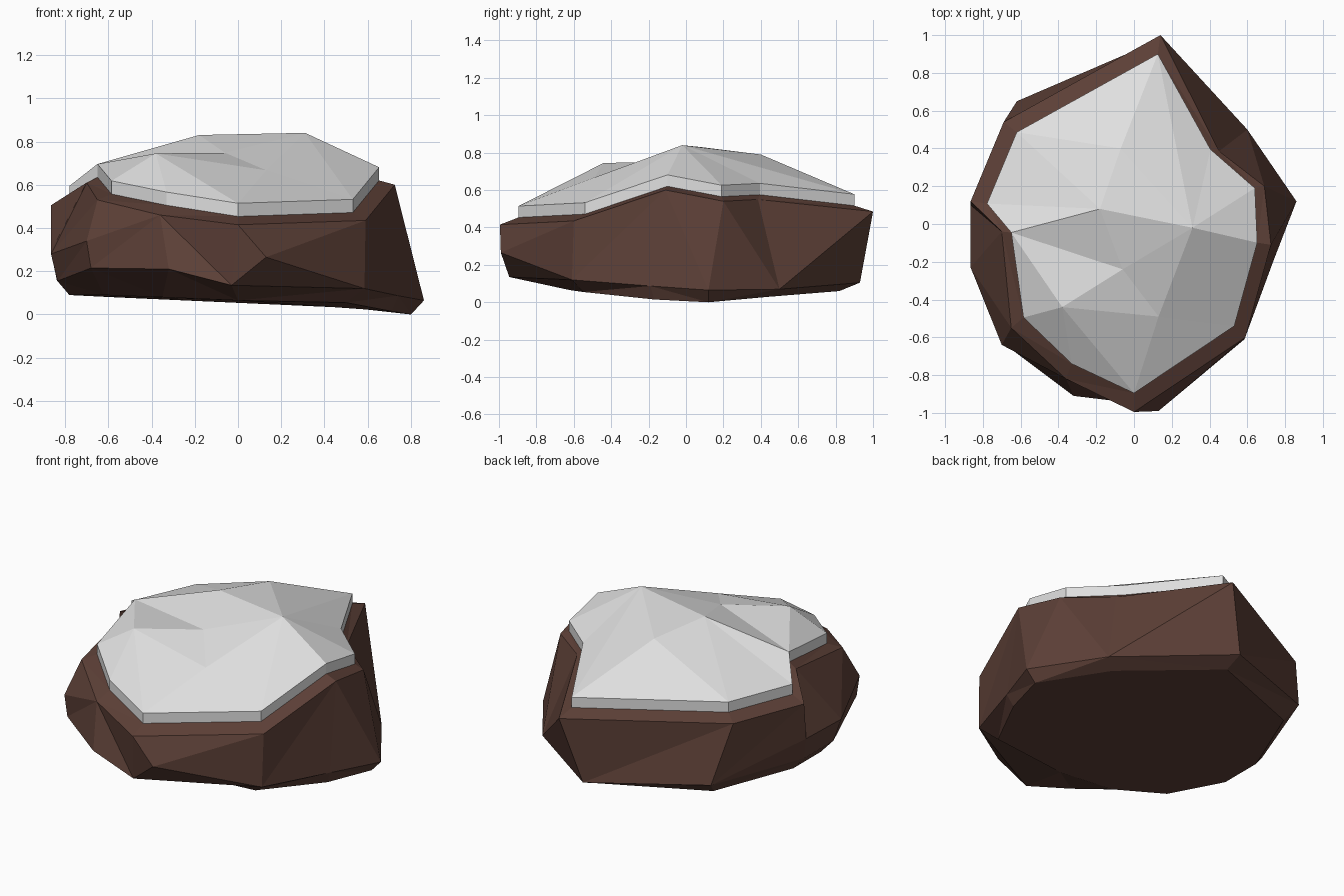
import bpy, bmesh
from mathutils import Vector

if "Cube" in bpy.data.objects:
    bpy.data.objects.remove(bpy.data.objects["Cube"])


def material(name, rgb):
    m = bpy.data.materials.new(name)
    m.diffuse_color = (*rgb, 1)
    m.use_nodes = True
    m.node_tree.nodes["Principled BSDF"].inputs["Base Color"].default_value = m.diffuse_color
    return m


def make_object(name, points, faces, mat):
    bm = bmesh.new()
    verts = [bm.verts.new(p) for p in points]
    for f in faces:
        bm.faces.new([verts[i] for i in f])
    bmesh.ops.recalc_face_normals(bm, faces=bm.faces)
    # facet the uneven quads so every face is flat
    bmesh.ops.triangulate(bm, faces=[f for f in bm.faces if len(f.verts) == 4],
                          quad_method='SHORT_EDGE')
    mesh = bpy.data.meshes.new(name)
    bm.to_mesh(mesh)
    bm.free()
    ob = bpy.data.objects.new(name, mesh)
    bpy.context.collection.objects.link(ob)
    mesh.materials.append(mat)
    return ob


def bridge(a, b, n):
    """Quads joining the rings of n points that start at a and b."""
    return [(a + i, a + (i + 1) % n, b + (i + 1) % n, b + i) for i in range(n)]


brown = material("brown rock", (0.109, 0.051, 0.038))
white = material("white snow", (0.745, 0.745, 0.745))

# Rock outline, clockwise from the back tip: upper rim, lower bulge, base
rim = [(.14, 1, .485), (.45, .385, .55), (.69, .20, .54), (.725, -.11, .60),
       (.59, -.60, .435), (0, -.995, .415), (-.36, -.82, .46), (-.65, -.55, .53),
       (-.70, -.04, .61), (-.865, .12, .505), (-.69, .54, .50)]
low = [(.03, .93, .105), (.60, .50, .07), (.86, .12, .065), (.74, -.19, .087),
       (.585, -.61, .12), (-.03, -.945, .135), (-.32, -.91, .21), (-.68, -.64, .215),
       (-.835, -.20, .155), (-.838, .08, .158), (-.62, .65, .155)]
base = [(.03, .82, .06), (.53, .45, .03), (.80, .12, 0), (.71, -.17, .015),
        (.50, -.55, .055), (0, -.62, .065), (-.35, -.60, .08), (-.62, -.46, .09),
        (-.78, -.16, .09), (-.78, .10, .09), (-.58, .57, .08)]
n = len(rim)

# Waist points where the sides bulge out
waist = {5: (.13, -.99, .265), 7: (-.70, -.64, .34),
         8: (-.865, -.23, .28), 9: (-.865, .10, .29)}

# Snow line: the rim drawn in towards the middle and slightly up, a few points nudged
snow_low = [Vector((x * .9, y * .9, z + (.8 - z) * .1)) for x, y, z in rim]
for i, p in {1: (.405, .395, .575), 2: (.64, .19, .565), 6: (-.33, -.74, .505),
             8: (-.65, -.045, .635)}.items():
    snow_low[i] = Vector(p)
step = Vector((0, 0, .061))
snow_top = [p + step for p in snow_low]

# Crest points and the facets joining them to the snow line
crest = [Vector(p) for p in [(.31, -.02, .84), (-.18, .08, .83), (-.07, .40, .79),
                             (-.06, -.24, .748), (-.38, -.44, .745), (.13, -.49, .667)]]
A, B, C, D, E, F = range(n, n + 6)
top = [(0, 1, A), (0, A, C), (1, 2, A), (2, 3, A), (3, 4, A), (4, F, A), (4, 5, F),
       (5, 6, E), (5, E, F), (6, 7, E), (7, 8, E), (8, D, E), (D, F, E), (A, F, D),
       (A, D, B), (8, B, D), (8, 9, B), (9, 10, B), (10, C, B), (0, C, 10), (A, B, C)]

# Rock: dome under the snow, rim band, faceted sides, underside, base
n_top = n + 6
start = {'R': n_top, 'L': n_top + n, 'B': n_top + 2 * n}
index = {f"{k}{i}": s + i for k, s in start.items() for i in range(n)}
index.update({f"W{k}": n_top + 3 * n + j for j, k in enumerate(waist)})
sides = """R0 R1 L1,R0 L1 L0,R1 R2 L1,R2 L2 L1,R2 R3 L2,R3 L3 L2,R3 R4 L4,R3 L4 L3,
R4 R5 W5,R4 W5 L4,W5 L5 L4,R5 R6 L5,R5 L5 W5,R6 L6 L5,R6 R7 W7,R6 W7 L7,R6 L7 L6,
R7 R8 W8,R7 W8 W7,W7 W8 L8,W7 L8 L7,R8 R9 W9,R8 W9 W8,W8 W9 L9 L8,
R9 R10 L10,R9 L10 W9,W9 L10 L9,R10 R0 L0,R10 L0 L10"""
side_faces = [tuple(index[k] for k in f.split()) for f in sides.split(",")]
make_object("rock",
            [*snow_low, *[p - step for p in crest], *rim, *low, *base, *waist.values()],
            top + bridge(0, start['R'], n) + side_faces
            + bridge(start['L'], start['B'], n)
            + [tuple(range(start['B'], start['B'] + n))], brown)

# Snow cap: thin edge band plus faceted crest, resting on the rock
make_object("snow_cap", [*snow_low, *snow_top, *crest],
            bridge(0, n, n) + [tuple(i + n for i in f) for f in top], white)
